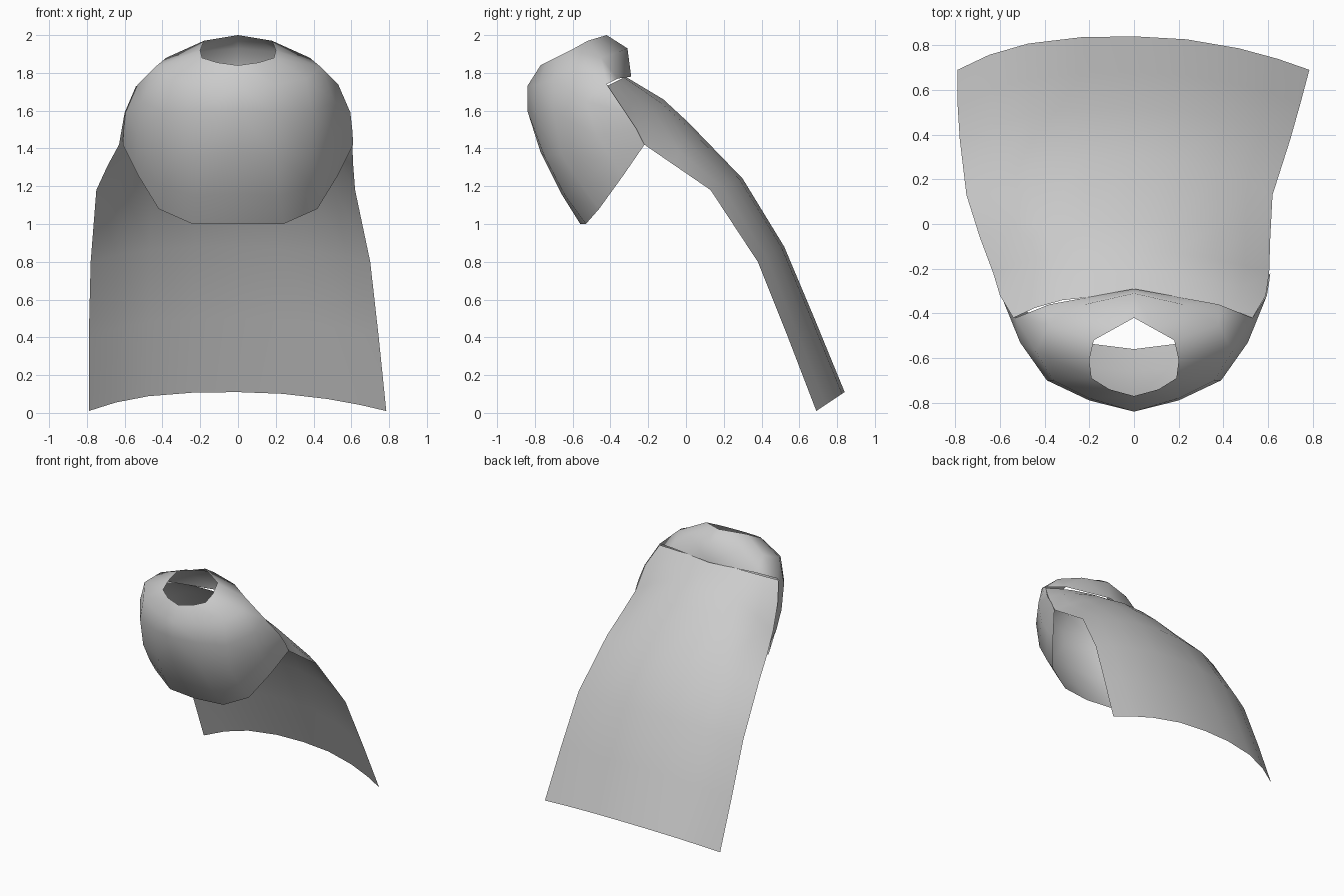
import bpy
import bmesh


def sheet(name, rows, mirror=False):
    """Skin a grid of points; rows may have different lengths."""
    bm = bmesh.new()
    for s in ((1, -1) if mirror else (1,)):
        grid = [[bm.verts.new((s * x, y, z)) for x, y, z in r] for r in rows]
        for a, b in zip(grid, grid[1:]):
            for i in range(min(len(a), len(b)) - 1):
                bm.faces.new((a[i], b[i], b[i + 1], a[i + 1]))
    bmesh.ops.remove_doubles(bm, verts=bm.verts, dist=0.001)
    bmesh.ops.recalc_face_normals(bm, faces=bm.faces)
    # make the outside face away from the hollow
    f = max(bm.faces, key=lambda f: abs(f.normal.z))
    if f.normal.z < 0:
        bmesh.ops.reverse_faces(bm, faces=bm.faces)
    me = bpy.data.meshes.new(name)
    bm.to_mesh(me)
    bm.free()
    ob = bpy.data.objects.new(name, me)
    bpy.context.collection.objects.link(ob)
    for p in me.polygons:
        p.use_smooth = True
    return ob


# Shoulder mantle: rows run from the neck hole to the hem, front centre to back centre
mantle = [
    [(0, -.77, 1.84), (.11, -.74, 1.855), (.19, -.69, 1.88), (.20, -.61, 1.92),
     (.18, -.52, 1.97), (.09, -.47, 1.985), (0, -.42, 2.0)],
    [(0, -.84, 1.73), (.2, -.78, 1.74), (.36, -.70, 1.77), (.44, -.57, 1.83),
     (.38, -.45, 1.88), (.22, -.36, 1.91), (0, -.31, 1.93)],
    [(0, -.84, 1.6), (.2, -.79, 1.59), (.39, -.70, 1.59), (.51, -.53, 1.65),
     (.53, -.42, 1.74), (.38, -.36, 1.77), (0, -.29, 1.78)],
    [(0, -.77, 1.38), (.2, -.75, 1.36), (.39, -.66, 1.37), (.53, -.47, 1.47),
     (.595, -.32, 1.59)],
    [(0, -.66, 1.16), (.22, -.64, 1.15), (.41, -.55, 1.2), (.54, -.39, 1.34),
     (.605, -.26, 1.5)],
    [(0, -.56, 1.0), (.24, -.53, 1.0), (.42, -.46, 1.08), (.53, -.33, 1.26),
     (.61, -.22, 1.42)],
]
sheet("shoulder_mantle", mantle, mirror=True)

# Cape: left x, right x, centre (y, z), edge (y, z) for each row
cape = [
    (-.54, .53, -.32, 1.78, -.42, 1.73),
    (-.60, .59, -.22, 1.72, -.32, 1.59),
    (-.63, .605, -.12, 1.66, -.22, 1.42),
    (-.69, .61, .01, 1.54, -.06, 1.31),
    (-.75, .62, .30, 1.24, .13, 1.18),
    (-.78, .70, .52, .88, .38, .80),
    (-.79, .745, .68, .50, .54, .40),
    (-.79, .785, .84, .11, .69, .01),
]
steps = (-1, -.82, -.6, -.3, 0, .3, .6, .82, 1)
rows = []
for xl, xr, cy, cz, ey, ez in cape:
    row = []
    for t in steps:
        w = abs(t) ** (3 if t < 0 else 2)
        row.append(((xr if t > 0 else -xl) * t, cy + (ey - cy) * w, cz + (ez - cz) * w))
    rows.append(row)
sheet("cape", rows)
